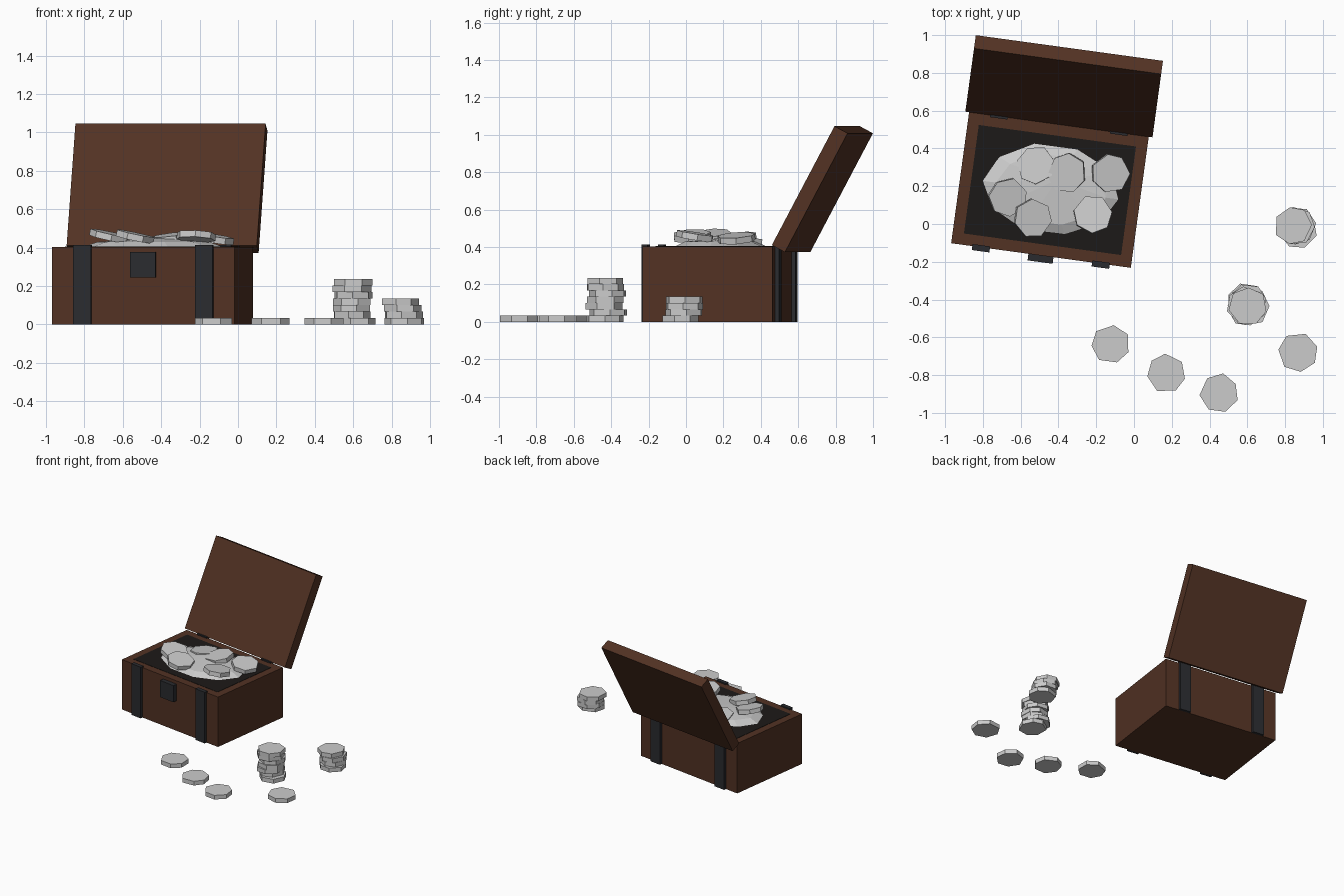
import bpy, bmesh, math, random
from mathutils import Matrix, Vector, Euler

if "Cube" in bpy.data.objects:
    bpy.data.objects.remove(bpy.data.objects["Cube"])

random.seed(4)
rad = math.radians


def material(name, r, g, b):
    m = bpy.data.materials.new(name)
    m.diffuse_color = (r, g, b, 1)
    m.use_nodes = True
    m.node_tree.nodes["Principled BSDF"].inputs["Base Color"].default_value = m.diffuse_color
    return m


wood = material("wood", 0.085, 0.032, 0.017)
iron = material("iron", 0.023, 0.024, 0.028)
lining = material("lining", 0.012, 0.010, 0.009)

# Chest frame: u along the front, v to the back
chest = Matrix.Translation((-0.445, 0.18, 0)) @ Matrix.Rotation(rad(-7.8), 4, 'Z')


def add_object(name, bm, matrix, mat=None):
    bmesh.ops.recalc_face_normals(bm, faces=bm.faces)
    mesh = bpy.data.meshes.new(name)
    bm.to_mesh(mesh)
    bm.free()
    if mat:
        mesh.materials.append(mat)
    obj = bpy.data.objects.new(name, mesh)
    bpy.context.collection.objects.link(obj)
    obj.matrix_world = matrix
    return obj


def box(name, lo, hi, mat, frame=chest):
    lo, hi = Vector(lo), Vector(hi)
    bm = bmesh.new()
    bmesh.ops.create_cube(bm, size=1)
    for v in bm.verts:
        v.co = (lo + hi) / 2 + v.co * (hi - lo)
    return add_object(name, bm, frame, mat)


def coin(name, x, y, z, r=0.105, turn=0, rx=0, ry=0):
    """Worn seven-sided coin, z is its middle height."""
    bm = bmesh.new()
    ring = []
    for i in range(7):
        a = rad(turn) + i * math.tau / 7 + random.uniform(-0.07, 0.07)
        k = r * random.uniform(0.95, 1.02)
        ring.append(bm.verts.new((k * math.cos(a), k * math.sin(a), -0.0168)))
    face = bm.faces.new(ring)
    top = bmesh.ops.extrude_face_region(bm, geom=[face], use_keep_orig=True)["geom"]
    for v in top:
        if isinstance(v, bmesh.types.BMVert):
            v.co.z = 0.0168
    m = Matrix.Translation((x, y, z)) @ Euler((rad(rx), rad(ry), 0)).to_matrix().to_4x4()
    add_object(name, bm, m)


# Chest body and dark lining inside the rim
box("chest_body", (-0.48, -0.35, 0), (0.48, 0.35, 0.404), wood)
box("chest_lining", (-0.42, -0.29, 0.08), (0.42, 0.29, 0.406), lining)

# Open lid, hinged on the back top edge
hinge = chest @ Matrix.Translation((0, 0.35, 0.41)) @ Matrix.Rotation(rad(-28), 4, 'X')
box("chest_lid", (-0.5, 0, 0), (0.5, 0.08, 0.72), wood, hinge)

# Iron straps front and back, and the latch
for side, u in (("left", -0.32), ("right", 0.32)):
    for end, v in (("front", -0.355), ("back", 0.355)):
        box(f"strap_{end}_{side}", (u - 0.047, v - 0.016, 0), (u + 0.047, v + 0.016, 0.414), iron)
box("latch", (-0.067, -0.385, 0.243), (0.067, -0.33, 0.378), iron)

# Faceted treasure heap
bm = bmesh.new()
rings = []
for size, z in ((1.0, 0.398), (0.74, 0.43)):
    ring = []
    for i in range(10):
        a = math.pi + i * math.tau / 10
        k = size * random.uniform(0.96, 1.04)
        ring.append(bm.verts.new((0.39 * k * math.cos(a), 0.255 * k * math.sin(a), z)))
    rings.append(ring)
peak = bm.verts.new((0.03, 0.06, 0.452))
for i in range(10):
    j = (i + 1) % 10
    bm.faces.new((rings[0][i], rings[0][j], rings[1][j], rings[1][i]))
    bm.faces.new((rings[1][i], rings[1][j], peak))
bm.faces.new(rings[0][::-1])
bmesh.ops.triangulate(bm, faces=bm.faces)
add_object("treasure_heap", bm, chest)

# Coins lying on the heap
heap_coins = [
    (-0.67, 0.14, 0.460, 20, 4, 12),
    (-0.535, 0.03, 0.457, 40, 3, 12),
    (-0.22, 0.05, 0.458, 10, -9, 3),
    (-0.125, 0.27, 0.447, 0, 4, 9),
    (-0.355, 0.27, 0.450, 30, 5, -7),
    (-0.52, 0.31, 0.430, 15, -5, -4),
]
for n, (x, y, z, turn, rx, ry) in enumerate(heap_coins, 1):
    coin(f"heap_coin_{n}", x, y, z, 0.105, turn, rx, ry)

# Loose coins on the floor
for n, (x, y, turn) in enumerate([(-0.125, -0.638, 186), (0.172, -0.79, 90),
                                  (0.45, -0.895, 80), (0.868, -0.68, 70)], 1):
    coin(f"floor_coin_{n}", x, y, 0.0168, 0.105, turn)

# Coin stacks
for name, x, y, count in (("tall_stack", 0.605, -0.425, 7), ("short_stack", 0.855, -0.022, 4)):
    for i in range(count):
        coin(f"{name}_coin_{i + 1}", x + random.uniform(-0.014, 0.014),
             y + random.uniform(-0.014, 0.014), 0.0168 + 0.0336 * i,
             0.103, random.uniform(0, 51))
